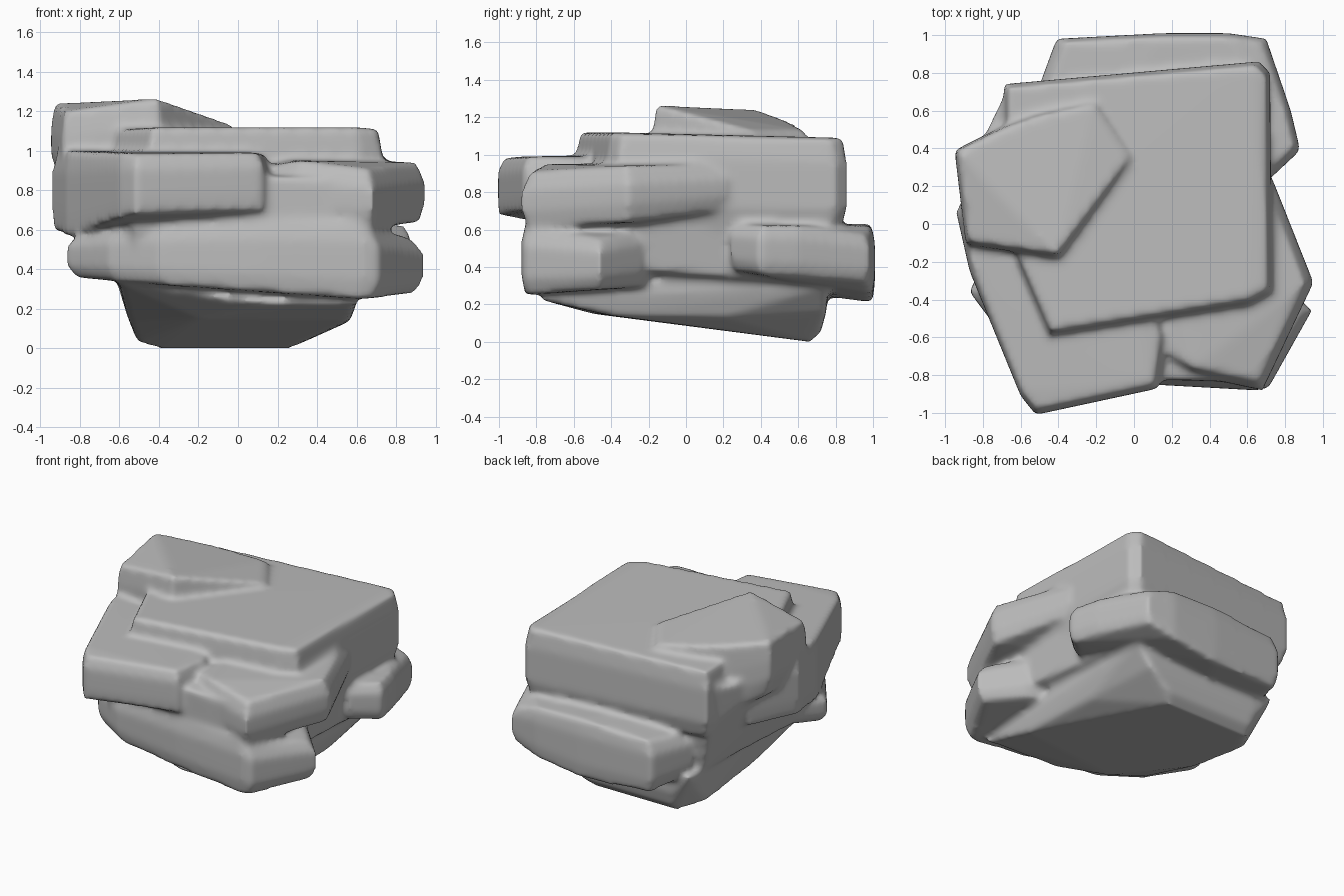
import bpy
import bmesh

cube = bpy.data.objects.get("Cube")
if cube:
    bpy.data.objects.remove(cube, do_unlink=True)

stone = bpy.data.materials.new("grey stone")
stone.use_nodes = True
grey = (0.5, 0.5, 0.5, 1)
stone.diffuse_color = grey
stone.node_tree.nodes["Principled BSDF"].inputs["Base Color"].default_value = grey
stone.node_tree.nodes["Principled BSDF"].inputs["Roughness"].default_value = 0.9

rock = bmesh.new()


def add_hull(points):
    """Add one closed, convex chunk of stone."""
    bm = bmesh.new()
    for p in points:
        bm.verts.new(p)
    hull = bmesh.ops.convex_hull(bm, input=bm.verts[:])
    loose = [v for v in hull["geom_interior"] if isinstance(v, bmesh.types.BMVert)]
    bmesh.ops.delete(bm, geom=loose, context="VERTS")
    bmesh.ops.recalc_face_normals(bm, faces=bm.faces[:])
    mesh = bpy.data.meshes.new("chunk")
    bm.to_mesh(mesh)
    bm.free()
    rock.from_mesh(mesh)
    bpy.data.meshes.remove(mesh)


def slab(outline, top_in=0.95, low_in=0.9, shoulder=0.25):
    """Rounded slab: outline of (x, y, top height, floor height)."""
    n = len(outline)
    cx = sum(p[0] for p in outline) / n
    cy = sum(p[1] for p in outline) / n
    points = []
    for x, y, top, low in outline:
        h = top - low
        for s, z in ((top_in, top), (1, top - shoulder * h),
                     (1, low + shoulder * h), (low_in, low)):
            points.append((cx + (x - cx) * s, cy + (y - cy) * s, z))
    add_hull(points)


# Top cap, sloping down to the right and back
slab([(-.95, .39, 1.24, .85), (-.89, -.11, 1.2, .8), (-.4, -.18, 1.265, .9),
      (0, .35, 1.13, .9), (-.2, .65, 1.13, .9), (-.52, .58, 1.17, .8),
      (-.69, .52, 1.18, .7)], top_in=.96, shoulder=.35)

# Upper block
slab([(-.69, .74, 1.08, .6), (.66, .86, 1.09, .58), (.72, .8, 1.08, .58),
      (.73, -.36, 1.11, .6), (.62, -.42, 1.12, .6), (-.45, -.59, 1.12, .6),
      (-.62, -.2, 1.11, .6), (-.68, .1, 1.1, .6)], top_in=.97, low_in=.95)

# Front ledge on the right-hand side
slab([(-.94, .06, 1, .6), (-.87, -.25, 1, .57), (-.6, -.91, .99, .66),
      (-.52, -1.01, .98, .68), (.13, -.87, .99, .7), (.17, -.6, .98, .65),
      (-.1, .2, 1, .6), (-.78, .4, 1, .6)], top_in=.95, low_in=.99)

# Front ledge on the left-hand side
slab([(.12, -.7, .92, .6), (.3, -.8, .95, .6), (.68, -.88, .91, .6),
      (.95, -.31, .94, .64), (.74, .22, .95, .7), (.1, .1, .96, .6)],
     top_in=.9, low_in=.94, shoulder=.32)

# Wide lower ledge
slab([(-.87, -.36, .57, .36), (-.66, -.64, .6, .34), (-.4, -.79, .62, .32),
      (.1, -.85, .64, .29), (.64, -.88, .64, .25), (.71, -.87, .6, .25),
      (.94, -.46, .55, .28), (.72, -.24, .6, .3), (0, .1, .6, .3),
      (-.62, .2, .6, .44)], top_in=.94, low_in=.95)

# Back ledge, its floor rising to the left
slab([(-.52, .68, .58, .28), (-.41, .98, .6, .23), (.15, 1.01, .63, .21),
      (.5, 1.01, .62, .26), (.7, .98, .57, .32), (.83, .6, .62, .35),
      (.88, .39, .62, .36), (.72, .24, .63, .38), (-.3, .3, .62, .3)],
     top_in=.94, low_in=.96)

# Core joining the ledges, with a sloping flank on the right-hand side
add_hull([(-.68, .7, .95), (-.66, .68, .65), (-.56, .62, .3), (.68, .78, .9),
          (.62, .76, .3), (.68, .1, .9), (.56, .05, .35), (.76, -.35, .9),
          (.7, -.4, .4), (.64, -.84, .85), (.62, -.84, .4), (-.56, -.8, .9),
          (-.5, -.7, .38), (-.86, -.2, .85), (-.78, -.25, .42),
          (-.9, .25, .95), (-.8, .2, .65), (-.62, .2, .38)])

# Base, deepest towards the back
add_hull([(-.51, .5, .03), (-.4, .66, 0), (.26, .66, 0), (.31, .5, .03),
          (-.38, .72, .05), (.3, .72, .05), (-.4, .75, .16), (.48, .75, .16),
          (.34, .3, .11), (.55, .2, .13), (.57, -.4, .14), (-.2, -.5, .15),
          (-.55, 0, .13), (-.6, -.6, .33), (.6, -.76, .22), (.6, .76, .3),
          (-.55, .74, .3), (-.62, .1, .36), (.6, .1, .36), (.1, -.76, .23)])

mesh = bpy.data.meshes.new("rock")
rock.to_mesh(mesh)
rock.free()
mesh.materials.append(stone)
obj = bpy.data.objects.new("layered_rock", mesh)
bpy.context.collection.objects.link(obj)

# Fuse the ledges into one worn surface
fuse = obj.modifiers.new("fuse", "REMESH")
fuse.mode = "VOXEL"
fuse.voxel_size = 0.02
fuse.use_smooth_shade = True
wear = obj.modifiers.new("wear", "SMOOTH")
wear.factor = 0.5
wear.iterations = 8
